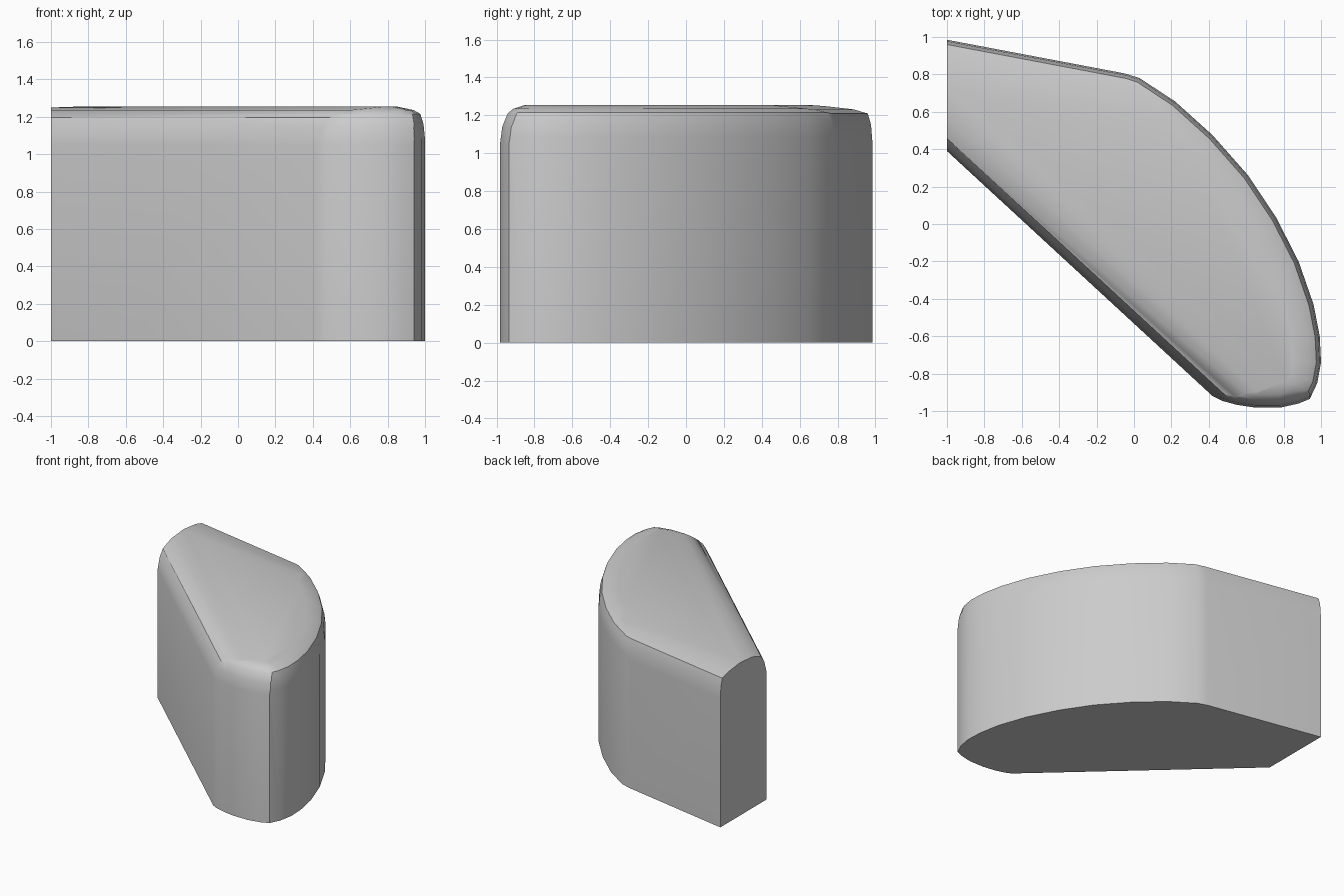
import bpy, bmesh
from mathutils import Vector

if "Cube" in bpy.data.objects:
    bpy.data.objects.remove(bpy.data.objects["Cube"])

TOP = 1.255

# Plan outline, counter-clockwise, from the flat left end
outline = [(-1, 0.985), (-1, 0.39), (0.42, -0.92), (0.47, -0.945), (0.55, -0.967),
           (0.65, -0.982), (0.78, -0.982), (0.88, -0.96), (0.94, -0.935),
           (0.98, -0.85), (1.0, -0.74), (0.993, -0.6), (0.96, -0.43), (0.88, -0.20),
           (0.76, 0.035), (0.61, 0.26), (0.42, 0.475), (0.22, 0.655),
           (0.03, 0.78), (-0.05, 0.805)]

# Rounded rim profiles as (inset, height)
long_rim = [(0, 1.05), (0.02, 1.14), (0.05, 1.195), (0.13, 1.235), (0.3, TOP)]
tip_rim = [(0, 1.05), (0.012, 1.14), (0.04, 1.21), (0.07, 1.235), (0.13, TOP)]
arc_rim = [(0, 1.08), (0.008, 1.16), (0.025, 1.215), (0.06, 1.235), (0.15, TOP)]
back_rim = [(0, 1.05), (0.008, 1.15), (0.025, 1.21), (0.1, 1.232), (0.3, TOP)]


def rim_for(i):
    if i == 0:
        return []
    if i == 1:
        return long_rim
    if i < 8:
        return tip_rim
    return back_rim if i == len(outline) - 1 else arc_rim


def cut(bm, point, normal):
    """Slice away everything in front of the plane and cap the opening."""
    bmesh.ops.bisect_plane(bm, geom=bm.verts[:] + bm.edges[:] + bm.faces[:], dist=1e-5,
                           plane_co=point, plane_no=normal, clear_outer=True)
    rim = [e for e in bm.edges if e.is_boundary]
    if rim:
        bmesh.ops.holes_fill(bm, edges=rim, sides=0)


# Straight-sided body
bm = bmesh.new()
base = bm.faces.new([bm.verts.new((x, y, 0)) for x, y in outline])
ext = bmesh.ops.extrude_face_region(bm, geom=[base], use_keep_orig=True)
bmesh.ops.translate(bm, vec=(0, 0, TOP),
                    verts=[g for g in ext["geom"] if isinstance(g, bmesh.types.BMVert)])
bmesh.ops.recalc_face_normals(bm, faces=bm.faces[:])

# Shave the rounded rim along each side
for i, p in enumerate(outline):
    q = outline[(i + 1) % len(outline)]
    along = (Vector(q) - Vector(p)).normalized()
    out = Vector((along.y, -along.x, 0))
    mid = Vector(((p[0] + q[0]) / 2, (p[1] + q[1]) / 2, 0))
    rim = rim_for(i)
    for (d0, z0), (d1, z1) in zip(rim, rim[1:]):
        normal = (out * (z1 - z0) + Vector((0, 0, d1 - d0))).normalized()
        cut(bm, mid - out * d0 + Vector((0, 0, z0)), normal)

bmesh.ops.remove_doubles(bm, verts=bm.verts[:], dist=0.002)
bmesh.ops.recalc_face_normals(bm, faces=bm.faces[:])
mesh = bpy.data.meshes.new("rounded_block")
bm.to_mesh(mesh)
bm.free()

block = bpy.data.objects.new("rounded_block", mesh)
bpy.context.collection.objects.link(block)
bpy.context.view_layer.objects.active = block
block.select_set(True)
bpy.ops.object.shade_smooth_by_angle(angle=0.55)
